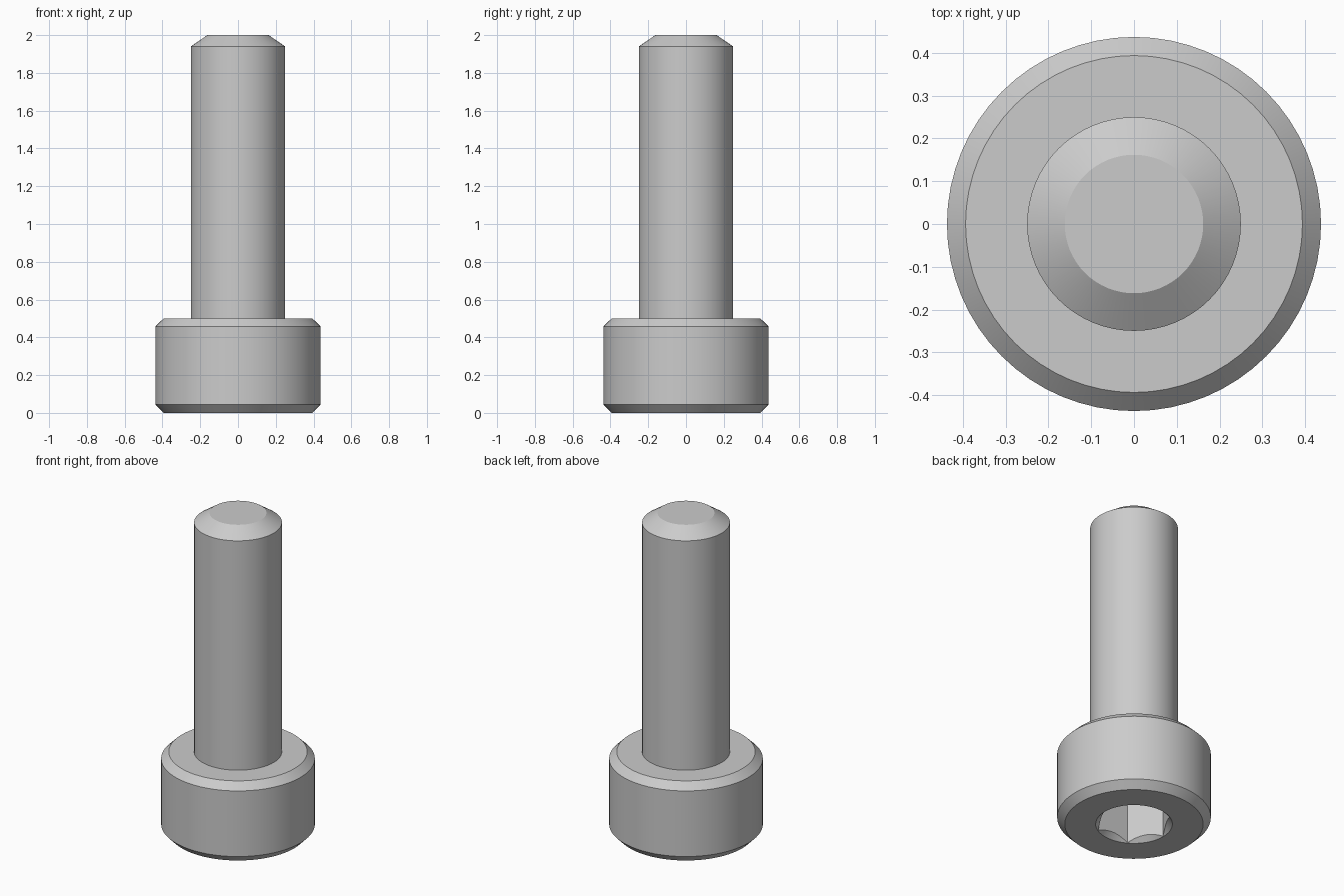
import bpy, bmesh, math

if "Cube" in bpy.data.objects:
    bpy.data.objects.remove(bpy.data.objects["Cube"])

SEGMENTS = 64

steel = bpy.data.materials.new("grey steel")
steel.use_nodes = True
GREY = (0.6, 0.6, 0.6, 1)
steel.diffuse_color = GREY
steel.node_tree.nodes["Principled BSDF"].inputs["Base Color"].default_value = GREY


def lathe(name, profile, sides=SEGMENTS):
    """Closed solid of revolution from (radius, height) rings, bottom to top."""
    bm = bmesh.new()
    rings = []
    for r, z in profile:
        rings.append([bm.verts.new((r * math.cos(a), r * math.sin(a), z))
                      for a in (math.tau * i / sides for i in range(sides))])
    for low, high in zip(rings, rings[1:]):
        for i in range(sides):
            j = (i + 1) % sides
            bm.faces.new((low[i], low[j], high[j], high[i]))
    bm.faces.new(rings[0][::-1])
    bm.faces.new(rings[-1])
    mesh = bpy.data.meshes.new(name)
    bm.to_mesh(mesh)
    bm.free()
    mesh.materials.append(steel)
    obj = bpy.data.objects.new(name, mesh)
    bpy.context.collection.objects.link(obj)
    return obj


# Head and shank in one turned profile, with chamfers
screw = lathe("socket_head_screw", [
    (0.394, 0), (0.4375, 0.045), (0.4375, 0.457), (0.394, 0.5),
    (0.25, 0.5), (0.25, 1.94), (0.162, 2)])

# Hexagonal socket and its conical lead-in, cut up into the head
CORNER = 0.2165
hexagon = lathe("socket_cutter", [(CORNER, -0.1), (CORNER, 0.25)], sides=6)
lead_in = lathe("lead_in_cutter", [(CORNER + 0.052, -0.05), (CORNER - 0.098, 0.1)])

bpy.context.view_layer.objects.active = screw
screw.select_set(True)
for cutter in (hexagon, lead_in):
    cut = screw.modifiers.new(cutter.name, "BOOLEAN")
    cut.operation = "DIFFERENCE"
    cut.solver = "EXACT"
    cut.object = cutter
    bpy.ops.object.modifier_apply(modifier=cut.name)
    bpy.data.objects.remove(cutter)

# Smooth round walls, crisp chamfers
bpy.ops.object.shade_smooth_by_angle(angle=math.radians(25))
